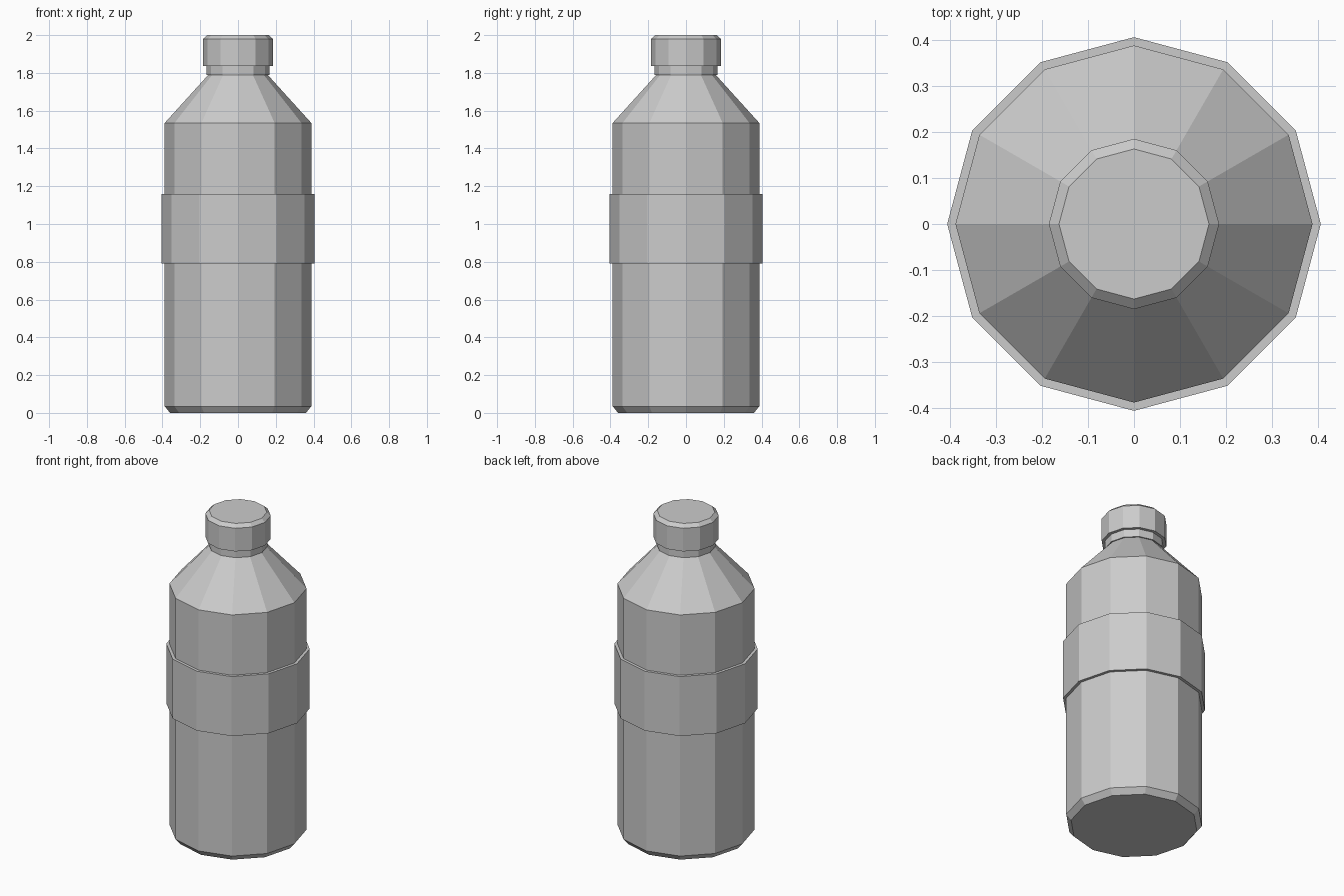
import bpy
import bmesh
from math import cos, sin, tau

SIDES = 12

cube = bpy.data.objects.get("Cube")
if cube:
    bpy.data.objects.remove(cube, do_unlink=True)

# Single plain grey
grey = bpy.data.materials.new("light_grey")
grey.use_nodes = True
colour = (0.6, 0.6, 0.6, 1.0)
grey.diffuse_color = colour
bsdf = next(n for n in grey.node_tree.nodes if n.type == "BSDF_PRINCIPLED")
bsdf.inputs["Base Color"].default_value = colour


def lathe(name, profile):
    """Closed faceted solid from (radius, height) pairs, bottom to top."""
    bm = bmesh.new()
    rings = [[bm.verts.new((r * cos(tau * i / SIDES), r * sin(tau * i / SIDES), z))
              for i in range(SIDES)] for r, z in profile]
    for low, high in zip(rings, rings[1:]):
        for i in range(SIDES):
            j = (i + 1) % SIDES
            bm.faces.new((low[i], low[j], high[j], high[i]))
    bm.faces.new(rings[0][::-1])
    bm.faces.new(rings[-1])
    mesh = bpy.data.meshes.new(name)
    bm.to_mesh(mesh)
    bm.free()
    mesh.materials.append(grey)
    obj = bpy.data.objects.new(name, mesh)
    bpy.context.collection.objects.link(obj)
    return obj


# Body with chamfered base and sloping shoulder
lathe("bottle_body", [(0.36, 0), (0.388, 0.035), (0.388, 1.535), (0.157, 1.79)])
# Raised band around the middle
lathe("label_band", [(0.406, 0.79), (0.406, 1.16)])
# Collar under the cap
lathe("neck_ring", [(0.166, 1.788), (0.166, 1.836)])
# Cap with chamfered top
lathe("cap", [(0.185, 1.836), (0.185, 1.98), (0.163, 2.0)])
